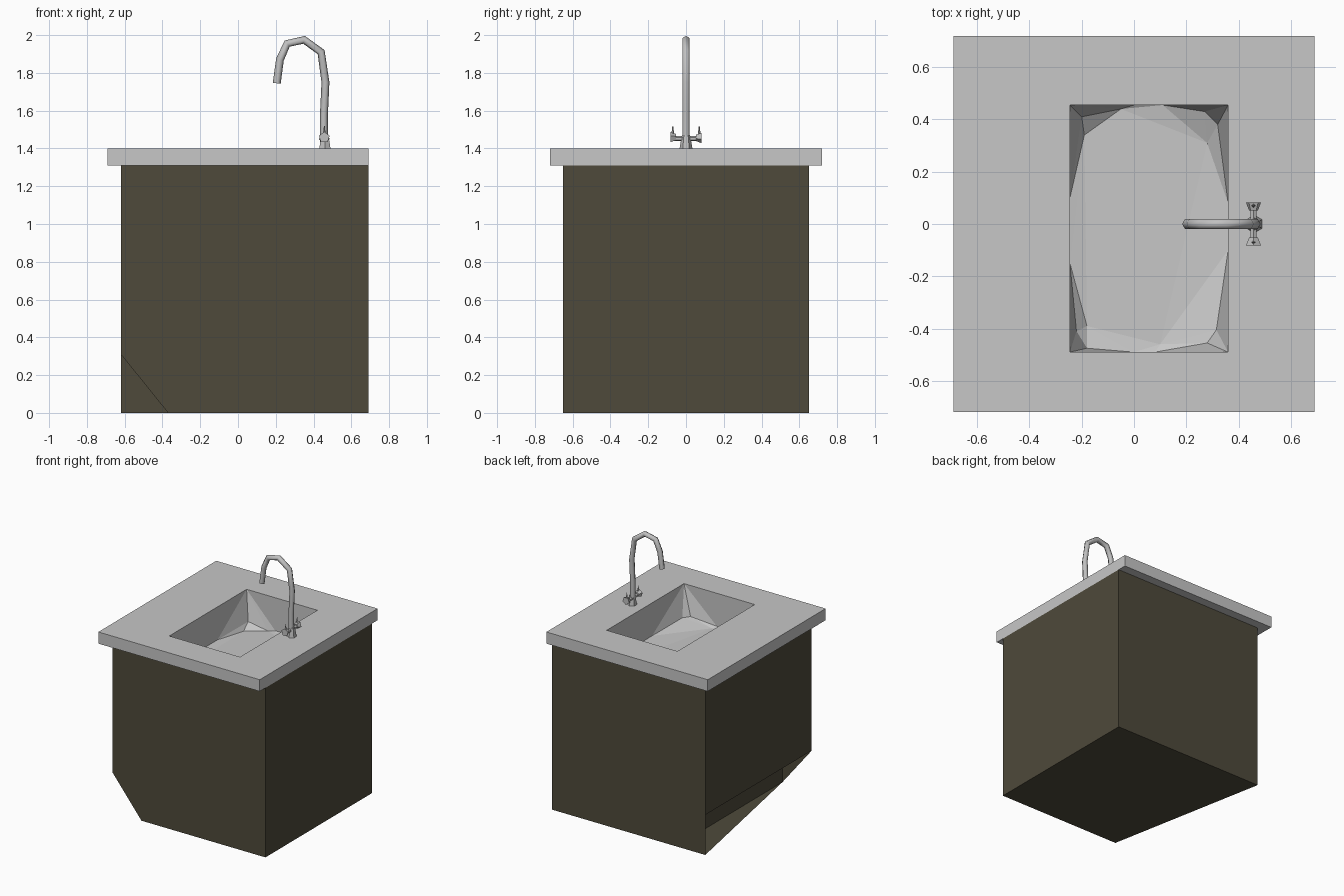
import bpy, bmesh
from mathutils import Vector

cube = bpy.data.objects.get("Cube")
if cube:
    bpy.data.objects.remove(cube, do_unlink=True)


def material(name, colour):
    m = bpy.data.materials.new(name)
    m.use_nodes = True
    m.diffuse_color = (*colour, 1)
    m.node_tree.nodes["Principled BSDF"].inputs["Base Color"].default_value = (*colour, 1)
    return m


stone = material("grey stone", (0.57, 0.57, 0.57))
metal = material("grey metal", (0.53, 0.53, 0.53))
wood = material("dark olive wood", (0.077, 0.068, 0.043))


def finish(name, bm, mat):
    mesh = bpy.data.meshes.new(name)
    bm.to_mesh(mesh)
    bm.free()
    mesh.materials.append(mat)
    ob = bpy.data.objects.new(name, mesh)
    bpy.context.collection.objects.link(ob)
    return ob


def bridge(bm, a, b):
    n = len(a)
    for i in range(n):
        j = (i + 1) % n
        bm.faces.new((a[i], a[j], b[j], b[i]))


def rect(bm, x0, x1, y0, y1, z):
    return [bm.verts.new((x, y, z)) for x, y in ((x0, y0), (x1, y0), (x1, y1), (x0, y1))]


# Cabinet shell with a recessed kick space under its -x side
X0, X1, Y, TOP = -0.62, 0.69, 0.65, 1.31
KX, KZ = -0.37, 0.31
bm = bmesh.new()
panels = [
    [(X0, -Y, KZ), (KX, -Y, 0), (X1, -Y, 0), (X1, -Y, TOP), (X0, -Y, TOP)],  # front
    [(X0, Y, 0), (X1, Y, 0), (X1, Y, TOP), (X0, Y, TOP)],                    # back
    [(X1, -Y, 0), (X1, Y, 0), (X1, Y, TOP), (X1, -Y, TOP)],                  # left side
    [(X0, -Y, KZ), (X0, Y, KZ), (X0, Y, TOP), (X0, -Y, TOP)],                # right side
    [(KX, -Y, 0), (X1, -Y, 0), (X1, Y, 0), (X0, Y, 0)],                      # floor
    [(KX, -Y, 0), (KX, Y, 0), (KX, Y, KZ), (KX, -Y, KZ)],                    # kick wall
    [(X0, -Y, KZ), (KX, -Y, KZ), (KX, Y, KZ), (X0, Y, KZ)],                  # kick ceiling
]
middle = Vector((0, 0, TOP / 2))
for pts in panels:
    f = bm.faces.new([bm.verts.new(p) for p in pts])
    f.normal_update()
    if f.normal.dot(f.calc_center_median() - middle) < 0:
        f.normal_flip()
bmesh.ops.remove_doubles(bm, verts=bm.verts, dist=0.0001)
finish("cabinet", bm, wood)

# Countertop slab with a rectangular opening
outer = (-0.69, 0.69, -0.72, 0.72)
hole = (-0.245, 0.36, -0.49, 0.455)
bm = bmesh.new()
rings = [rect(bm, *hole, TOP), rect(bm, *outer, TOP), rect(bm, *outer, 1.4), rect(bm, *hole, 1.4)]
for a, b in zip(rings, rings[1:]):
    bridge(bm, a, b)
finish("countertop", bm, stone)

# Faceted basin: hull of rim, side and floor points, left open at the rim
bm = bmesh.new()
rect(bm, *hole, 1.4)
sides = [(-0.245, 0.1), (-0.245, -0.15), (0, 0.455), (0.11, 0.455),
         (0, -0.49), (0.08, -0.49), (0.36, 0.08), (0.36, -0.1)]
corners = [(-0.2, 0.41), (-0.18, -0.475), (-0.22, -0.41), (0.28, -0.455),
           (0.315, -0.405), (0.27, 0.43), (0.32, 0.38)]
bottom = [(-0.19, 0.34), (0.28, 0.31), (-0.18, -0.39), (0.1, -0.46), (-0.05, 0.44)]
for pts, z in ((sides, 1.145), (corners, 1.18), (bottom, 1.135)):
    for x, y in pts:
        bm.verts.new((x, y, z))
bmesh.ops.convex_hull(bm, input=bm.verts)
bmesh.ops.delete(bm, geom=[f for f in bm.faces if f.calc_center_median().z > 1.399],
                 context="FACES_ONLY")
bmesh.ops.recalc_face_normals(bm, faces=bm.faces)
for f in bm.faces:
    f.normal_update()
if sum(f.normal.z * f.calc_area() for f in bm.faces) < 0:
    bmesh.ops.reverse_faces(bm, faces=bm.faces)
finish("basin", bm, stone)

# Curved spout: six-sided tube along a bent path
path = [(0.455, 1.42), (0.455, 1.58), (0.463, 1.75), (0.44, 1.91), (0.35, 1.975),
        (0.26, 1.955), (0.222, 1.87), (0.205, 1.745)]
curve = bpy.data.curves.new("spout", "CURVE")
curve.dimensions = "3D"
curve.bevel_depth = 0.021
curve.bevel_resolution = 1
curve.use_fill_caps = True
spline = curve.splines.new("POLY")
spline.points.add(len(path) - 1)
for p, (x, z) in zip(spline.points, path):
    p.co = (x, 0, z, 1)
curve.materials.append(metal)
bpy.context.collection.objects.link(bpy.data.objects.new("spout", curve))


def cone(name, at, r1, r2, depth, sides, turn=(0, 0, 0)):
    bpy.ops.mesh.primitive_cone_add(vertices=sides, radius1=r1, radius2=r2, depth=depth,
                                    location=at, rotation=turn)
    ob = bpy.context.object
    ob.name = name
    ob.data.materials.append(metal)
    return ob


# Tap base, cross bar and a small handle at each end
QUARTER = 1.5708
cone("tap_base", (0.46, 0, 1.435), 0.034, 0.022, 0.07, 6)
cone("tap_bar", (0.457, 0, 1.452), 0.013, 0.013, 0.12, 6, (QUARTER, 0, 0))
for side, label in ((1, "back"), (-1, "front")):
    cone(label + "_handle", (0.457, side * 0.067, 1.458), 0.018, 0.03, 0.03, 5,
         (-side * QUARTER, 0, 0))
    cone(label + "_lever", (0.457, side * 0.07, 1.495), 0.008, 0.002, 0.05, 4)
